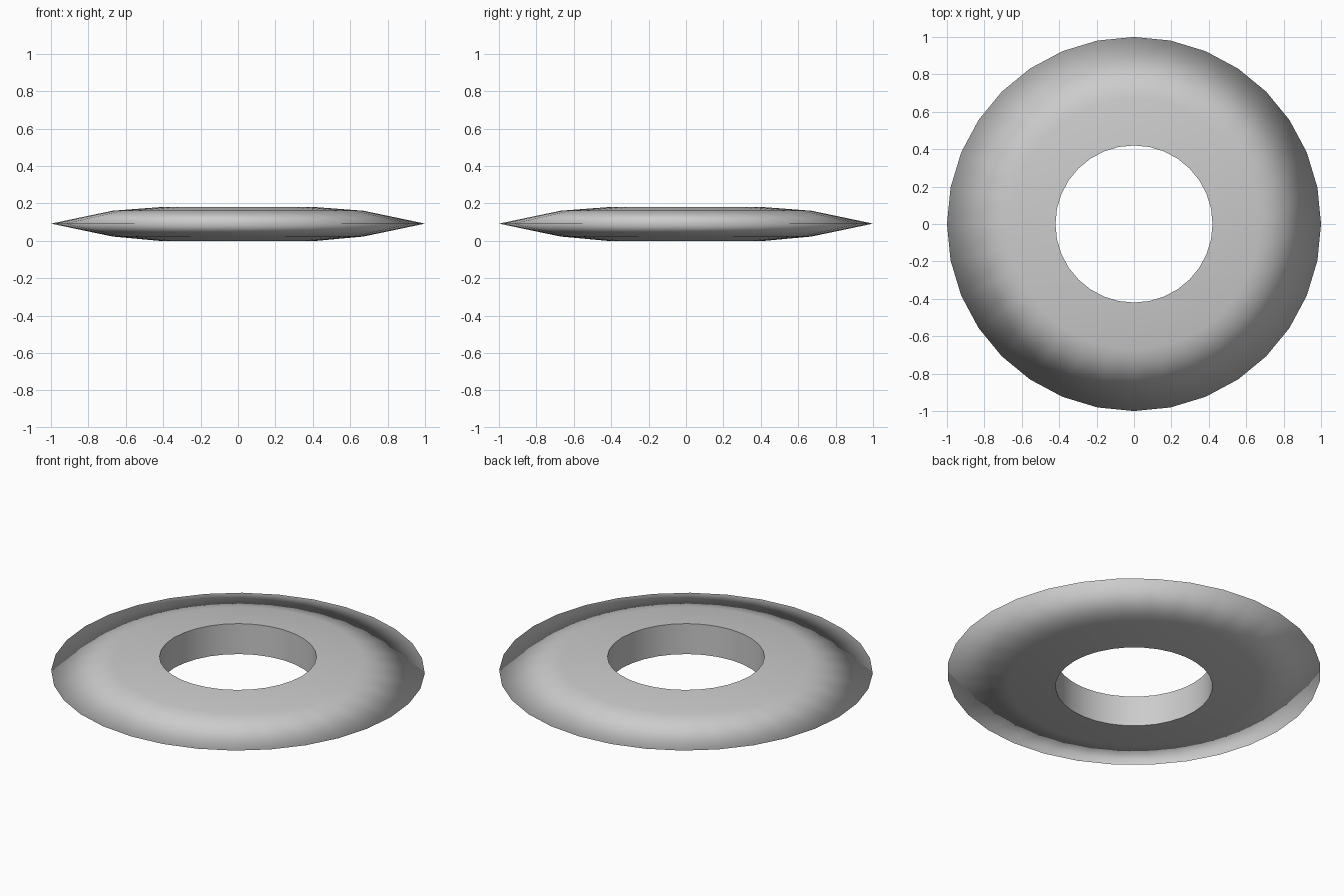
import bpy, bmesh, math

if "Cube" in bpy.data.objects:
    bpy.data.objects.remove(bpy.data.objects["Cube"])

SEGMENTS = 32
# ring cross-section (radius, height): hole wall, top, thin rim, underside
PROFILE = [(0.42, 0.0), (0.42, 0.18), (0.67, 0.161), (1.0, 0.092), (0.67, 0.023)]

bm = bmesh.new()
rings = []
for r, z in PROFILE:
    angles = [2 * math.pi * i / SEGMENTS for i in range(SEGMENTS)]
    rings.append([bm.verts.new((r * math.cos(a), r * math.sin(a), z)) for a in angles])

# closed band of quads around the axis
for k, low in enumerate(rings):
    high = rings[(k + 1) % len(rings)]
    for i in range(SEGMENTS):
        j = (i + 1) % SEGMENTS
        bm.faces.new((low[i], low[j], high[j], high[i])).smooth = True
bmesh.ops.recalc_face_normals(bm, faces=bm.faces)

# crisp hole edges, softly shaded rim
for ring in rings[:2]:
    for i in range(SEGMENTS):
        bm.edges.get((ring[i], ring[(i + 1) % SEGMENTS])).smooth = False

mesh = bpy.data.meshes.new("flat_ring")
bm.to_mesh(mesh)
bm.free()
bpy.context.collection.objects.link(bpy.data.objects.new("flat_ring", mesh))
